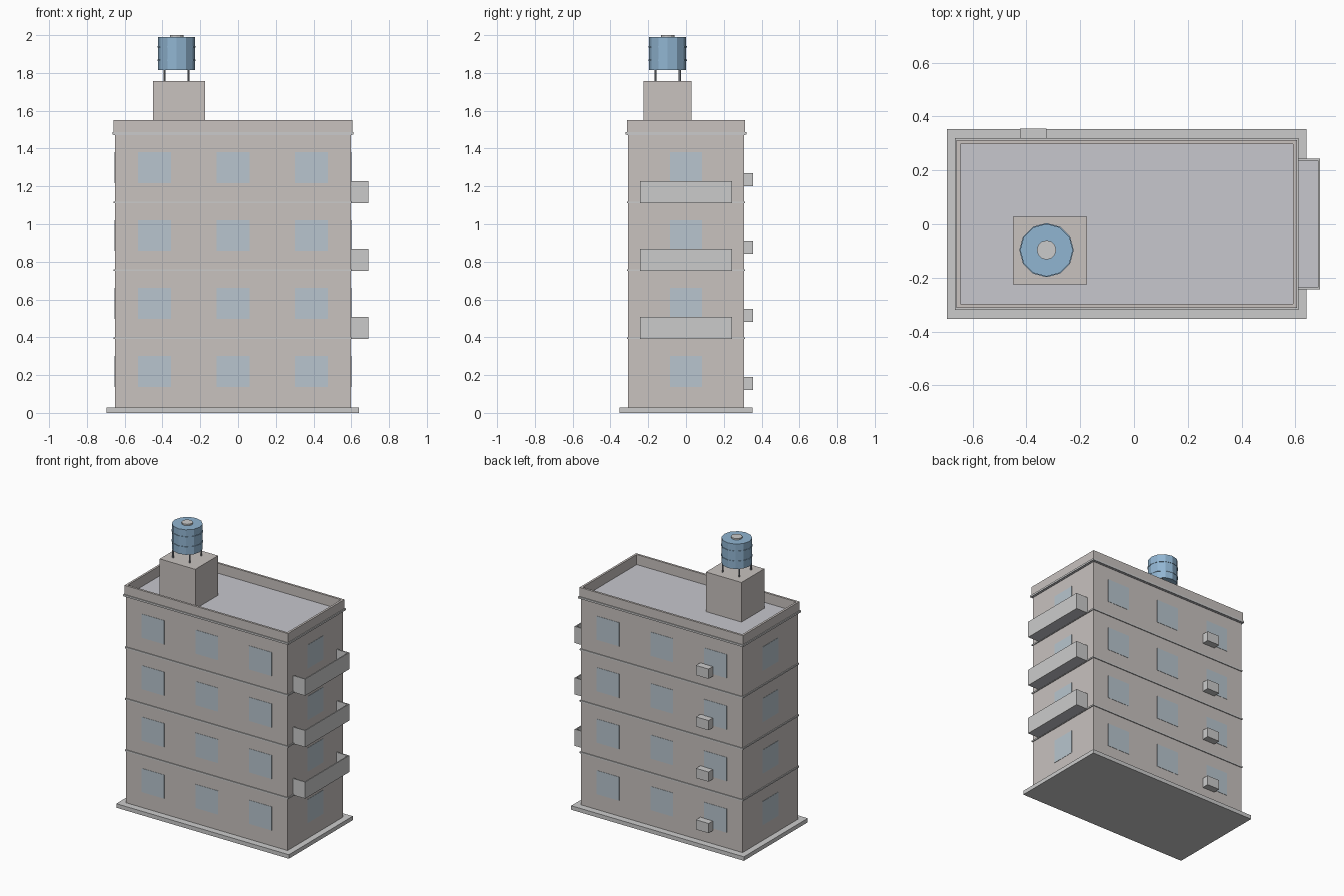
import bpy, bmesh, math

if "Cube" in bpy.data.objects:
    bpy.data.objects.remove(bpy.data.objects["Cube"])

CX = -0.027            # building centre in x
HX, HY = 0.625, 0.306  # wall half sizes
FLOOR = 0.36           # storey pitch


def material(name, rgb):
    m = bpy.data.materials.new(name)
    m.diffuse_color = (*rgb, 1)
    m.use_nodes = True
    m.node_tree.nodes["Principled BSDF"].inputs["Base Color"].default_value = m.diffuse_color
    return m


WALL = material("wall", (0.58, 0.54, 0.52))
ROOF = material("roof", (0.57, 0.57, 0.61))
GLASS = material("glass", (0.48, 0.56, 0.62))
BLUE = material("tank_blue", (0.28, 0.46, 0.64))
METAL = material("metal", (0.25, 0.27, 0.3))


def add_mesh(name, verts, faces, mat=None):
    me = bpy.data.meshes.new(name)
    me.from_pydata(verts, [], faces)
    bm = bmesh.new()
    bm.from_mesh(me)
    bmesh.ops.recalc_face_normals(bm, faces=bm.faces)
    bm.to_mesh(me)
    bm.free()
    ob = bpy.data.objects.new(name, me)
    bpy.context.collection.objects.link(ob)
    if mat:
        me.materials.append(mat)
    return ob


def box(name, x0, x1, y0, y1, z0, z1, mat=None):
    v = [(x, y, z) for z in (z0, z1) for x, y in ((x0, y0), (x1, y0), (x1, y1), (x0, y1))]
    f = [(0, 1, 2, 3), (4, 5, 6, 7)] + [(i, (i + 1) % 4, (i + 1) % 4 + 4, i + 4) for i in range(4)]
    return add_mesh(name, v, f, mat)


def frame(name, hx, hy, t, z0, z1, mat=None):
    """Rectangular ring around the building, with wall thickness t."""
    v = []
    for d, z in ((0, z0), (0, z1), (t, z1), (t, z0)):
        a, b = hx - d, hy - d
        v += [(CX - a, -b, z), (CX + a, -b, z), (CX + a, b, z), (CX - a, b, z)]
    f = [(4 * k + i, 4 * k + (i + 1) % 4, 4 * ((k + 1) % 4) + (i + 1) % 4, 4 * ((k + 1) % 4) + i)
         for k in range(4) for i in range(4)]
    return add_mesh(name, v, f, mat)


def cyl(name, x, y, r, z0, z1, n, mat=None):
    bpy.ops.mesh.primitive_cylinder_add(vertices=n, radius=r, depth=z1 - z0,
                                        location=(x, y, (z0 + z1) / 2))
    ob = bpy.context.object
    ob.name = name
    if mat:
        ob.data.materials.append(mat)
    return ob


# Plinth, walls and roof
box("plinth", CX - 0.668, CX + 0.668, -0.353, 0.353, 0, 0.028)
box("walls", CX - HX, CX + HX, -HY, HY, 0.028, 1.47, WALL)
box("roof_slab", CX - 0.631, CX + 0.631, -0.312, 0.312, 1.47, 1.48, ROOF)
frame("cornice", 0.638, 0.319, 0.02, 1.474, 1.487)
frame("parapet", 0.632, 0.313, 0.015, 1.48, 1.55, WALL)

# Storey bands
for i in range(3):
    z = 0.395 + FLOOR * i
    frame("floor_band", HX + 0.006, HY + 0.006, 0.01, z - 0.005, z + 0.005)

# Windows on all four sides and air conditioners at the back
E = 0.002
for i in range(4):
    z0 = 0.136 + FLOOR * i
    z1 = z0 + 0.166
    for s in (-1, 1):
        for k in (-1, 0, 1):
            x = CX + 0.416 * k
            ya, yb = sorted((s * (HY - E), s * (HY + E)))
            box("window", x - 0.087, x + 0.087, ya, yb, z0, z1, GLASS)
        xa, xb = sorted((CX + s * (HX - E), CX + s * (HX + E)))
        box("side_window", xa, xb, -0.086, 0.086, z0, z1, GLASS)
    z = 0.155 + FLOOR * i
    box("air_conditioner", -0.423, -0.326, HY, 0.355, z - 0.034, z + 0.034)

# Balconies: floor plus three low walls
X0, X1, BY, T = CX + HX, 0.691, 0.244, 0.008
for i in range(3):
    z0 = 0.392 + FLOOR * i
    z1 = z0 + 0.116
    box("balcony_floor", X0, X1 - T, T - BY, BY - T, z0, z0 + 0.014, ROOF)
    box("balcony_front", X1 - T, X1, -BY, BY, z0, z1)
    for ya, yb in ((-BY, T - BY), (BY - T, BY)):
        box("balcony_end", X0, X1 - T, ya, yb, z0, z1)

# Stair room
box("stair_room", -0.449, -0.174, -0.224, 0.028, 1.48, 1.757, WALL)

# Water tank on four legs
TX, TY = -0.325, -0.097
cyl("tank", TX, TY, 0.098, 1.815, 1.99, 12, BLUE)
cyl("tank_lid", TX, TY, 0.036, 1.99, 2.0, 12)
for z in (1.868, 1.938):
    cyl("tank_band", TX, TY, 0.101, z - 0.004, z + 0.004, 12, BLUE)
for sx in (-1, 1):
    for sy in (-1, 1):
        cyl("tank_leg", TX + sx * 0.064, TY + sy * 0.064, 0.006, 1.757, 1.815, 6, METAL)
